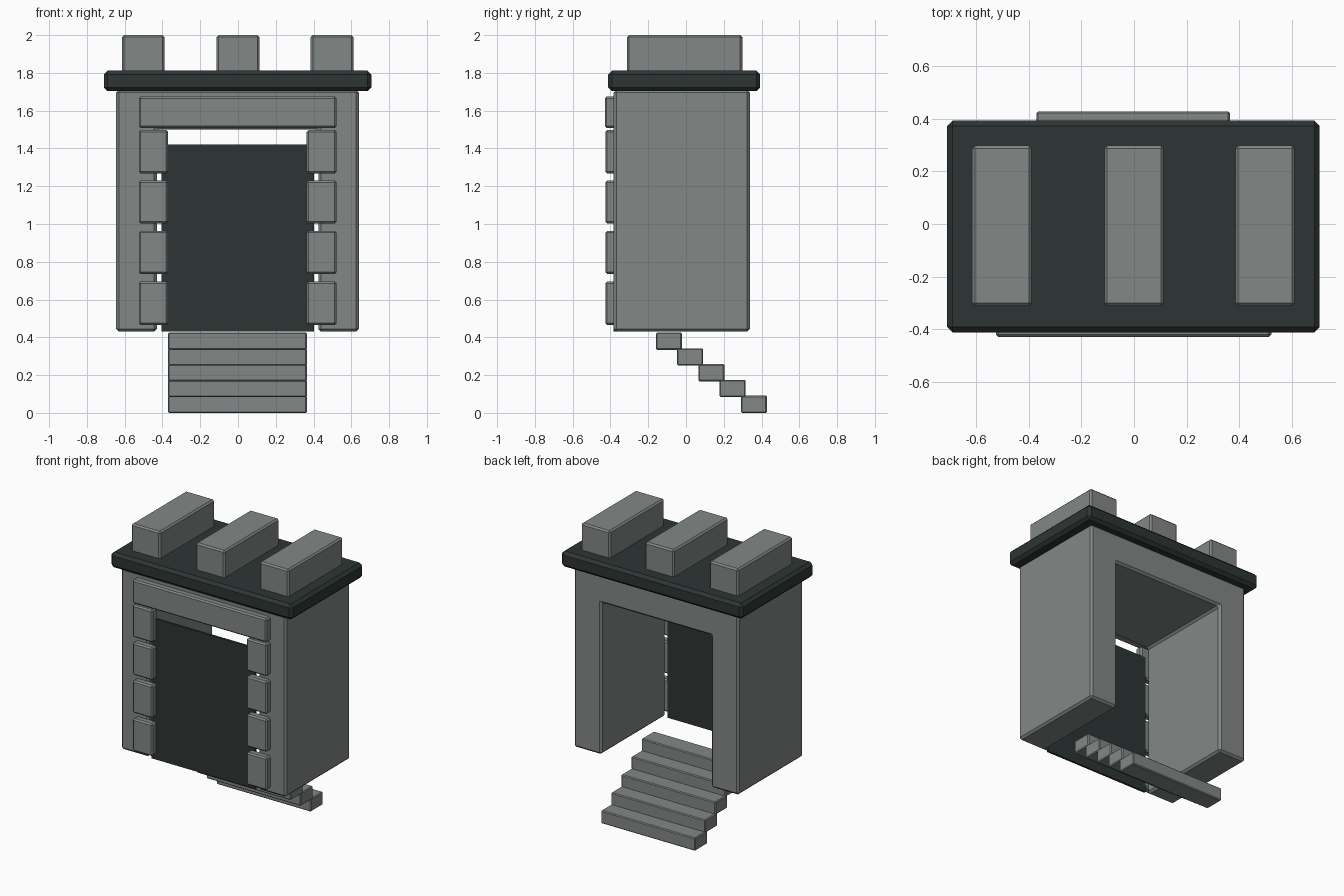
import bpy
import bmesh

if "Cube" in bpy.data.objects:
    bpy.data.objects.remove(bpy.data.objects["Cube"])


def material(name, rgb):
    m = bpy.data.materials.new(name)
    m.diffuse_color = (*rgb, 1.0)
    m.use_nodes = True
    m.node_tree.nodes["Principled BSDF"].inputs["Base Color"].default_value = m.diffuse_color
    return m


STONE = material("grey stone", (0.225, 0.242, 0.238))
DARK = material("dark slate", (0.026, 0.036, 0.034))


def finish(name, bm, mat, bevel):
    """Turn a bmesh into an object with chamfered edges."""
    bmesh.ops.recalc_face_normals(bm, faces=bm.faces)
    if bevel:
        bmesh.ops.bevel(bm, geom=list(bm.edges), offset=bevel,
                        segments=1, affect='EDGES')
    mesh = bpy.data.meshes.new(name)
    bm.to_mesh(mesh)
    bm.free()
    mesh.materials.append(mat)
    obj = bpy.data.objects.new(name, mesh)
    bpy.context.collection.objects.link(obj)
    return obj


def box(name, x, y, z, mat, bevel=0.01):
    """Box given by its (min, max) range on each axis."""
    bm = bmesh.new()
    bmesh.ops.create_cube(bm, size=1)
    for v in bm.verts:
        v.co = [r[0] if c < 0 else r[1] for c, r in zip(v.co, (x, y, z))]
    return finish(name, bm, mat, bevel)


# Gatehouse body: an upside-down U profile extruded front to back
profile = [(-0.645, 0.43), (-0.43, 0.43), (-0.43, 1.50), (0.425, 1.50),
           (0.425, 0.43), (0.64, 0.43), (0.64, 1.71), (-0.645, 1.71)]
bm = bmesh.new()
face = bm.faces.new([bm.verts.new((x, -0.383, z)) for x, z in profile])
ext = bmesh.ops.extrude_face_region(bm, geom=[face])
for v in ext["geom"]:
    if isinstance(v, bmesh.types.BMVert):
        v.co.y = 0.338
finish("gate_body", bm, STONE, 0.014)

# Door panel set in the front of the opening
box("door_panel", (-0.405, 0.402), (-0.383, -0.368), (0.43, 1.42), DARK, 0)

# Roof slab and the three blocks standing on it
box("roof_slab", (-0.71, 0.706), (-0.412, 0.393), (1.703, 1.812), DARK, 0.02)
for i, cx in enumerate((-0.502, 0.0, 0.498)):
    box(f"roof_block_{i + 1}", (cx - 0.113, cx + 0.113), (-0.312, 0.298),
        (1.79, 2.0), STONE, 0.011)

# Stone surround: lintel and four blocks on each side
box("lintel", (-0.525, 0.522), (-0.43, -0.37), (1.508, 1.675), STONE, 0.01)
for i, z0 in enumerate((0.466, 0.735, 1.002, 1.268)):
    for side, x in (("left", (-0.525, -0.37)), ("right", (0.363, 0.522))):
        box(f"{side}_jamb_block_{i + 1}", x, (-0.427, -0.37),
            (z0, z0 + 0.229), STONE, 0.01)

# Stairs going down towards the back
for i in range(5):
    y0, z0 = 0.29 - 0.1125 * i, 0.0 + 0.0835 * i
    box(f"step_{i + 1}", (-0.37, 0.364), (y0, y0 + 0.138),
        (z0, z0 + 0.091), STONE, 0.006)
